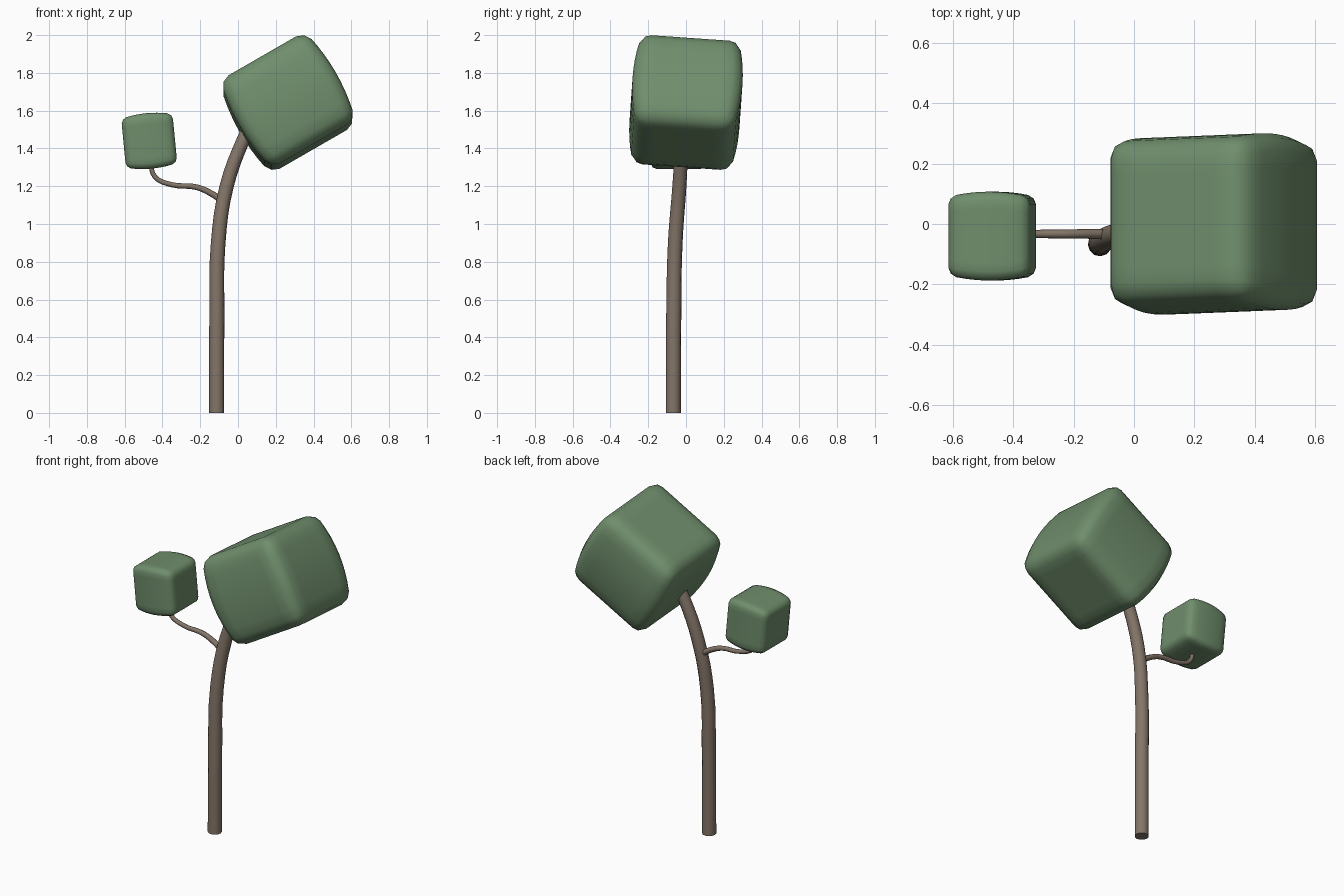
import bpy, bmesh
from math import radians
from mathutils import Vector, Matrix

if "Cube" in bpy.data.objects:
    bpy.data.objects.remove(bpy.data.objects["Cube"])


def material(name, rgb):
    m = bpy.data.materials.new(name)
    m.diffuse_color = (*rgb, 1)
    m.use_nodes = True
    m.node_tree.nodes["Principled BSDF"].inputs["Base Color"].default_value = m.diffuse_color
    return m


bark = material("bark", (0.23, 0.18, 0.14))
leaf = material("leaf", (0.16, 0.27, 0.15))


def tube(name, radius, pts, res):
    # pts: x, y, z, radius factor
    cu = bpy.data.curves.new(name, 'CURVE')
    cu.dimensions = '3D'
    cu.bevel_depth = radius
    cu.bevel_resolution = res
    cu.resolution_u = 4
    cu.use_fill_caps = True
    sp = cu.splines.new('BEZIER')
    sp.bezier_points.add(len(pts) - 1)
    for bp, p in zip(sp.bezier_points, pts):
        bp.co = p[:3]
        bp.radius = p[3]
        bp.handle_left_type = bp.handle_right_type = 'AUTO'
    cu.materials.append(bark)
    ob = bpy.data.objects.new(name, cu)
    bpy.context.collection.objects.link(ob)
    bpy.ops.object.select_all(action='DESELECT')
    bpy.context.view_layer.objects.active = ob
    ob.select_set(True)
    bpy.ops.object.convert(target='MESH')
    bpy.ops.object.shade_smooth_by_angle(angle=radians(50))


def foliage(name, centre, rot, scale):
    # rounded box whose sides bulge around the local z axis
    half, r, bulge = Vector((0.258, 0.258, 0.27)), 0.055, 0.13
    bm = bmesh.new()
    bmesh.ops.create_cube(bm, size=2)
    bmesh.ops.subdivide_edges(bm, edges=bm.edges[:], cuts=9, use_grid_fill=True)
    for v in bm.verts:
        p = Vector([c * h for c, h in zip(v.co, half)])
        inner = Vector([max(-(h - r), min(h - r, c)) for c, h in zip(p, half)])
        d = p - inner
        if d.length > 1e-6:
            p = inner + d.normalized() * r
        k = 1 + bulge * (1 - (p.z / half.z) ** 2)
        v.co = (p.x * k, p.y * k, p.z)
    bm.transform(Matrix.Translation(centre) @ rot @ Matrix.Scale(scale, 4))
    for f in bm.faces:
        f.smooth = True
    me = bpy.data.meshes.new(name)
    bm.to_mesh(me)
    bm.free()
    me.materials.append(leaf)
    bpy.context.collection.objects.link(bpy.data.objects.new(name, me))


def turn(deg, axis):
    return Matrix.Rotation(radians(deg), 4, axis)


# Leaning trunk and its side branch
tube("trunk", 0.04, [(-0.113, -0.067, 0, 1), (-0.112, -0.065, 0.5, 1),
                     (-0.105, -0.057, 0.9, 0.97), (-0.06, -0.035, 1.2, 0.93),
                     (0.03, -0.02, 1.45, 0.88), (0.09, -0.01, 1.57, 0.85)], 4)
tube("branch", 0.015, [(-0.08, -0.035, 1.12, 1.2), (-0.13, -0.033, 1.155, 1.1),
                       (-0.22, -0.033, 1.195, 1), (-0.35, -0.033, 1.208, 0.9),
                       (-0.44, -0.033, 1.25, 0.85), (-0.465, -0.035, 1.34, 0.8)], 2)

# Foliage blocks
foliage("large_foliage", (0.264, 0, 1.643), turn(-4, 'X') @ turn(-30, 'Y'), 1.0)
foliage("small_foliage", (-0.47, -0.04, 1.44),
        turn(-5.5, 'Y') @ turn(90, 'Y'), 0.505)
